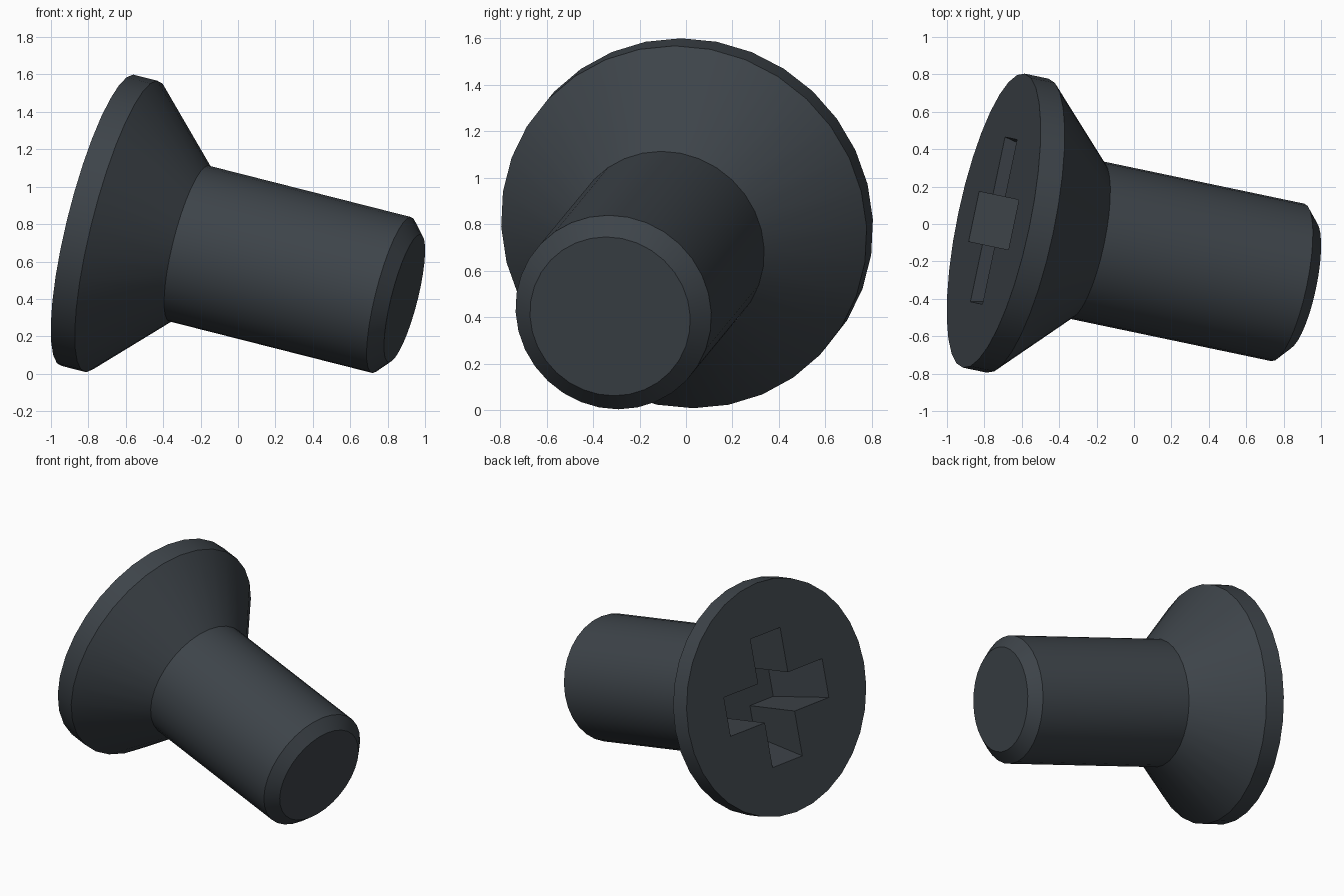
import bpy, bmesh, math
from mathutils import Matrix, Vector

if "Cube" in bpy.data.objects:
    bpy.data.objects.remove(bpy.data.objects["Cube"], do_unlink=True)

SIDES = 32
HEAD_CENTRE = Vector((-0.75, 0.018, 0.82))

# Frame of the tilted screw: local z runs from the head to the tip
axis = Vector((1, -0.21, -0.254)).normalized()
up = (Vector((0, 0, 1)) - axis * axis.z).normalized()
side = axis.cross(up)
frame = Matrix.Translation(HEAD_CENTRE) @ Matrix((up, side, axis)).transposed().to_4x4()

steel = bpy.data.materials.new("dark_steel")
steel.use_nodes = True
steel.diffuse_color = (0.047, 0.057, 0.067, 1)
steel.node_tree.nodes["Principled BSDF"].inputs["Base Color"].default_value = steel.diffuse_color


def loft(name, rings):
    """Skin matching rings of points and cap both ends."""
    bm = bmesh.new()
    loops = [[bm.verts.new(p) for p in ring] for ring in rings]
    for a, b in zip(loops, loops[1:]):
        for i in range(len(a)):
            j = (i + 1) % len(a)
            bm.faces.new((a[i], a[j], b[j], b[i]))
    bm.faces.new(loops[0][::-1])
    bm.faces.new(loops[-1])
    bmesh.ops.recalc_face_normals(bm, faces=bm.faces)
    mesh = bpy.data.meshes.new(name)
    bm.to_mesh(mesh)
    bm.free()
    mesh.materials.append(steel)
    obj = bpy.data.objects.new(name, mesh)
    bpy.context.collection.objects.link(obj)
    obj.matrix_world = frame
    return obj


def circle(radius, z):
    return [(radius * math.cos(t), radius * math.sin(t), z)
            for t in (math.tau * i / SIDES for i in range(SIDES))]


def cross(reach, half, z):
    """Outline of a four-armed cross."""
    points = []
    for k in range(4):
        turn = Matrix.Rotation(k * math.pi / 2, 3, 'Z')
        for x, y in ((reach, -half), (reach, half), (half, half)):
            points.append(turn @ Vector((x, y, z)))
    return points


# Countersunk head, shank and chamfered tip
profile = [(0.803, 0), (0.803, 0.135), (0.43, 0.515), (0.43, 1.655), (0.352, 1.727)]
screw = loft("countersunk_screw", [circle(r, z) for r, z in profile])

# Cross recess with arms that taper toward the bottom
cutter = loft("recess_cutter", [cross(0.461, 0.136, -0.05), cross(0.35, 0.136, 0.45)])
cutter.hide_render = True

bpy.context.view_layer.update()
cut = screw.modifiers.new("cross_recess", 'BOOLEAN')
cut.operation = 'DIFFERENCE'
cut.solver = 'EXACT'
cut.object = cutter
bpy.ops.object.select_all(action='DESELECT')
screw.select_set(True)
bpy.context.view_layer.objects.active = screw
bpy.ops.object.modifier_apply(modifier=cut.name)
bpy.data.objects.remove(cutter, do_unlink=True)
bpy.ops.object.shade_smooth_by_angle(angle=math.radians(30))
